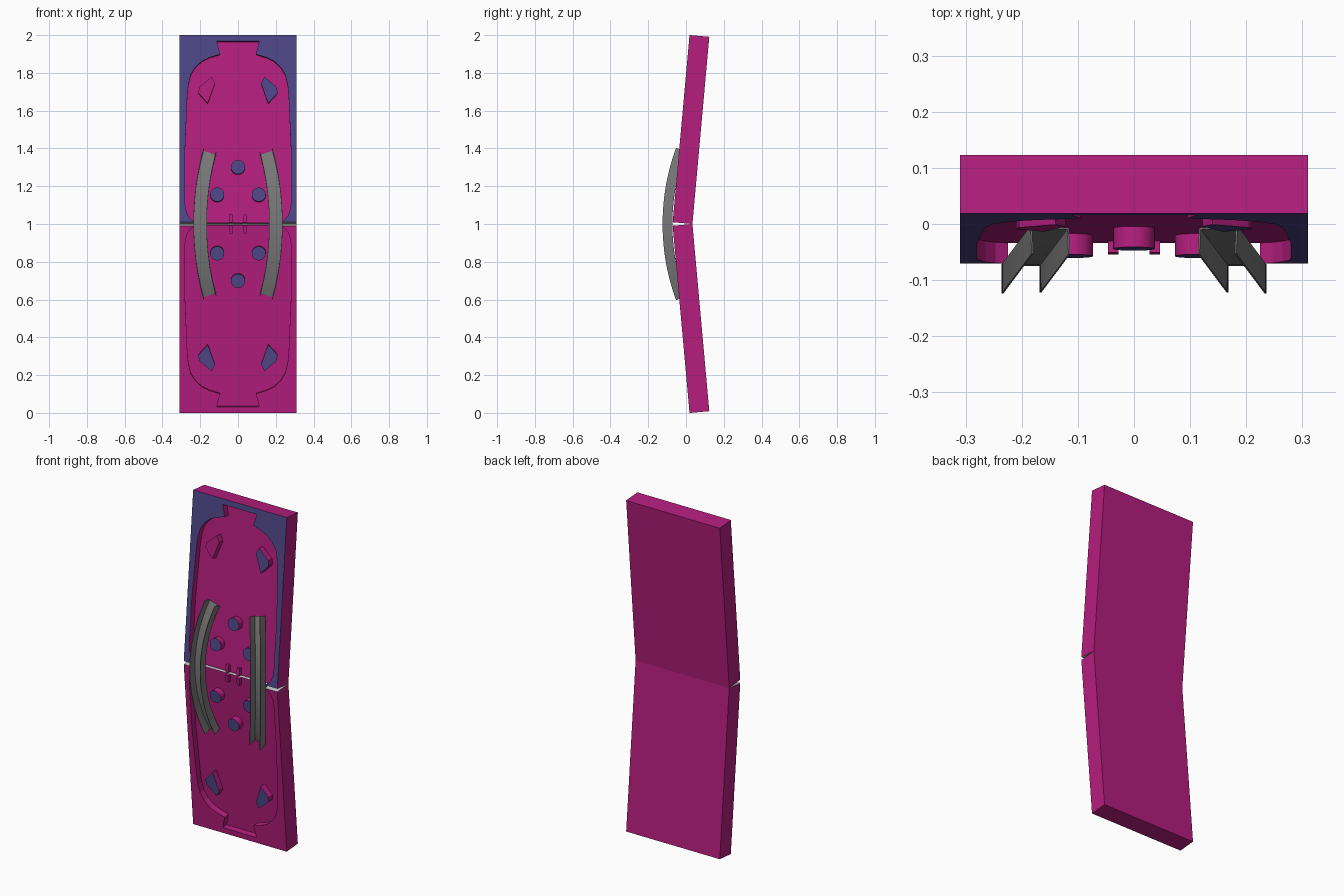
import bpy, bmesh, math
from mathutils import Vector, Matrix

if "Cube" in bpy.data.objects:
    bpy.data.objects.remove(bpy.data.objects["Cube"])

A = math.radians(5.15)      # tilt of each panel
T, D, L, W = 0.105, 0.037, 0.995, 0.31   # thickness, pocket depth, length, half width


def mat(name, rgb):
    m = bpy.data.materials.new(name)
    m.diffuse_color = (*rgb, 1)
    m.use_nodes = True
    m.node_tree.nodes["Principled BSDF"].inputs["Base Color"].default_value = m.diffuse_color
    return m


PINK = mat("pink", (0.46, 0.013, 0.21))
BLUE = mat("blue", (0.08, 0.064, 0.25))
PALE = mat("pale_grey", (0.6, 0.6, 0.6))
DARK = mat("dark_grey", (0.19, 0.19, 0.19))


def place(x, v, w, s):
    """Panel coordinates to world: v runs from the hinge, w from the back, s = 1 upper, -1 lower."""
    return Vector((x, 0.034 + v * math.sin(A) - w * math.cos(A),
                   1 + s * (v * math.cos(A) + w * math.sin(A))))


def finish(name, bm, mats, smooth=False, recalc=True):
    if recalc:
        bmesh.ops.recalc_face_normals(bm, faces=bm.faces)
    me = bpy.data.meshes.new(name)
    bm.to_mesh(me)
    bm.free()
    for m in mats:
        me.materials.append(m)
    ob = bpy.data.objects.new(name, me)
    bpy.context.collection.objects.link(ob)
    if smooth:
        bpy.context.view_layer.objects.active = ob
        ob.select_set(True)
        bpy.ops.object.shade_smooth_by_angle(angle=math.radians(30))
        ob.select_set(False)
    return ob


# half outline of the pocket, from the hinge up to the tab
HALF = [(.225, 0), (.247, .013), (.265, .036), (.277, .066), (.28, .1), (.28, .39), (.268, .675),
        (.262, .735), (.25, .785), (.225, .825), (.19, .857), (.15, .876), (.095, .893), (.112, .962)]
OUTLINE = HALF + [(-x, v) for x, v in reversed(HALF)]


def panel(name, s, front):
    bm = bmesh.new()
    rim = [bm.verts.new(place(x, v, T, s)) for x, v in OUTLINE]
    low = [bm.verts.new(place(x, v, T - D, s)) for x, v in OUTLINE]
    f = [bm.verts.new(place(x, v, T, s)) for x, v in ((W, 0), (W, L), (-W, L), (-W, 0))]
    b = [bm.verts.new(place(x, v, 0, s)) for x, v in ((W, 0), (W, L), (-W, L), (-W, 0))]
    bm.faces.new(f + rim[::-1]).material_index = front      # frame
    bm.faces.new(low)                                       # pocket floor
    for i in range(len(rim) - 1):                           # pocket walls
        bm.faces.new((rim[i], rim[i + 1], low[i + 1], low[i]))
    bm.faces.new(b)                                         # back
    for i in range(3):                                      # outer sides
        bm.faces.new((f[i], f[i + 1], b[i + 1], b[i]))
    bm.faces.new((b[0], f[0], rim[0], low[0], low[-1], rim[-1], f[3], b[3])).material_index = 2
    finish(name, bm, (PINK, BLUE, PALE))


def prism(name, pts, top, s, cap=1, smooth=False):
    """Raised block on the pocket floor with a coloured cap."""
    bm = bmesh.new()
    lo = [bm.verts.new(place(x, v, T - D - .001, s)) for x, v in pts]
    hi = [bm.verts.new(place(x, v, top, s)) for x, v in pts]
    bm.faces.new(hi).material_index = cap
    bm.faces.new(lo)
    for i in range(len(pts)):
        j = (i + 1) % len(pts)
        bm.faces.new((lo[i], lo[j], hi[j], hi[i]))
    finish(name, bm, (PINK, BLUE), smooth)


def circle(cx, cv, r, n=32):
    return [(cx + r * math.cos(2 * math.pi * i / n), cv + r * math.sin(2 * math.pi * i / n))
            for i in range(n)]


GEM = [(.14, .773), (.122, .738), (.16, .632), (.21, .687), (.205, .717)]

for s, side in ((1, "upper"), (-1, "lower")):
    panel(side + "_panel", s, 1 if s > 0 else 0)
    # round studs
    for i, (x, v) in enumerate(((0, .293), (-.11, .147), (.11, .147))):
        prism(f"{side}_stud_{i}", circle(x, v, .037), T, s, 1, True)
    for m, hand in ((1, "right"), (-1, "left")):
        # five-sided corner lugs
        prism(f"{side}_{hand}_lug", [(m * x, v) for x, v in GEM], T, s,
              0 if (s, m) == (1, -1) else 1)
        # small bars beside the hinge
        bar = [(m * .037 + dx, v) for dx, v in ((-.009, 0), (.009, 0), (.009, .043), (-.009, .043))]
        prism(f"{side}_{hand}_hinge_bar", bar, T - .016, s, 0)

# curved channel rails: a thin U section spun about a tilted axis
OUT, INN, BACK, FRONT, TH = .236, .165, -.072, -.124, .003
SECTION = [(OUT, FRONT), (OUT, BACK), (INN, BACK), (INN, FRONT + .002),
           (INN + TH, FRONT + .002), (INN + TH, BACK - TH), (OUT - TH, BACK - TH), (OUT - TH, FRONT)]
for m, hand in ((1, "right"), (-1, "left")):
    d = Vector((m * .6, -.8, 0))
    centre = Vector((m * INN, BACK, 1)) - d * .87
    axis = d.cross(Vector((0, 0, 1)))
    bm = bmesh.new()
    rings = []
    for k in range(25):
        R = Matrix.Rotation(math.radians(-25 + 50 * k / 24), 3, axis)
        rings.append([bm.verts.new(centre + R @ (Vector((m * x, y, 1)) - centre)) for x, y in SECTION])
    n = len(SECTION)
    for a, b in zip(rings, rings[1:]):
        for i in range(n):
            j = (i + 1) % n
            bm.faces.new((a[i], a[j], b[j], b[i]))
    bm.faces.new(rings[0])
    bm.faces.new(rings[-1])
    finish(hand + "_rail", bm, (DARK,), True)
